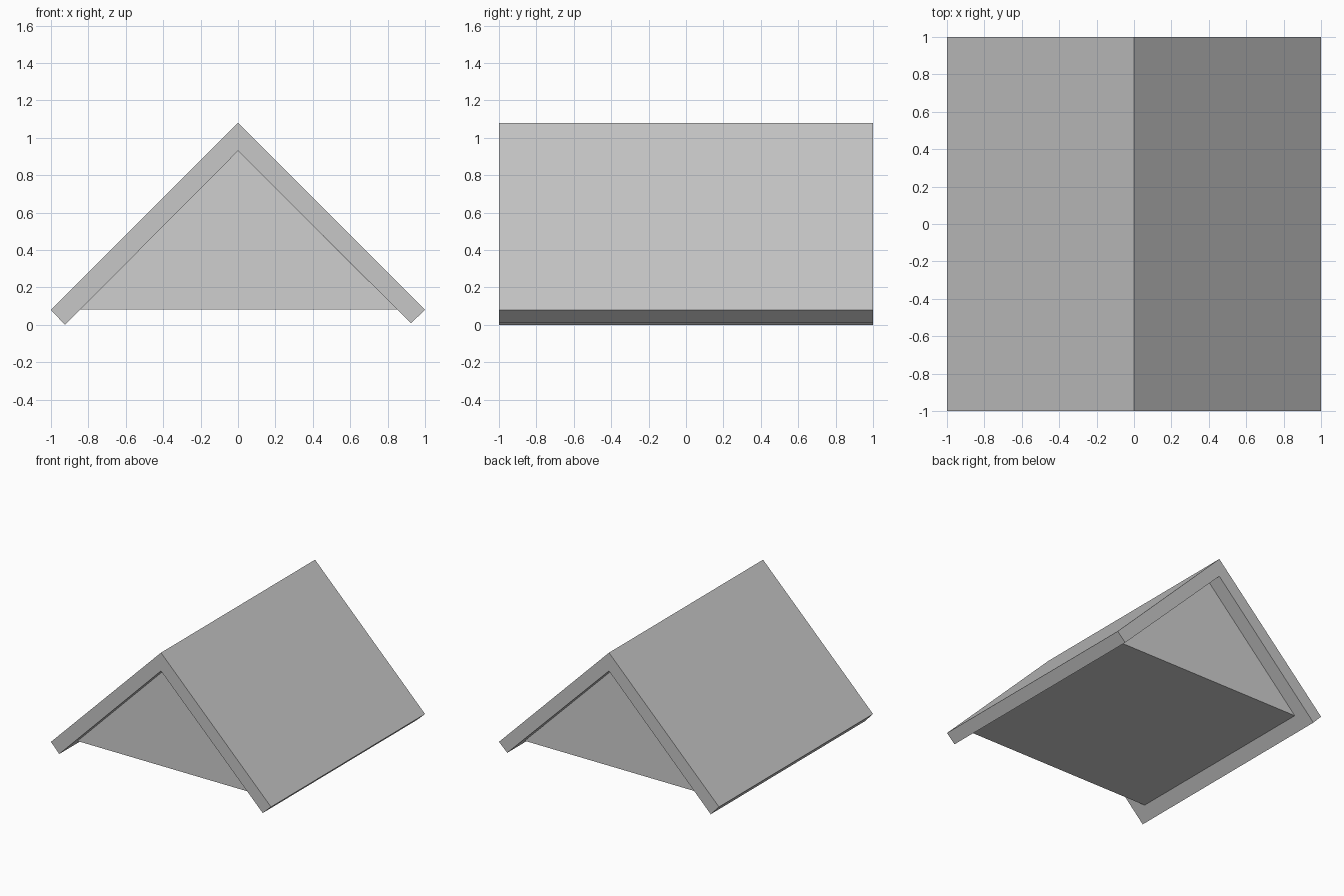
import bpy
import bmesh

if "Cube" in bpy.data.objects:
    bpy.data.objects.remove(bpy.data.objects["Cube"])


def material(name, value):
    mat = bpy.data.materials.new(name)
    mat.diffuse_color = (value, value, value, 1.0)
    mat.use_nodes = True
    mat.node_tree.nodes["Principled BSDF"].inputs["Base Color"].default_value = mat.diffuse_color
    return mat


def extrude_profile(name, profile, half_depth, mat):
    """Extrude an x-z outline along y, centred on y = 0."""
    bm = bmesh.new()
    face = bm.faces.new([bm.verts.new((x, -half_depth, z)) for x, z in profile])
    result = bmesh.ops.extrude_face_region(bm, geom=[face])
    moved = [g for g in result["geom"] if isinstance(g, bmesh.types.BMVert)]
    bmesh.ops.translate(bm, verts=moved, vec=(0, 2 * half_depth, 0))
    bmesh.ops.recalc_face_normals(bm, faces=bm.faces)
    mesh = bpy.data.meshes.new(name)
    bm.to_mesh(mesh)
    bm.free()
    mesh.materials.append(mat)
    obj = bpy.data.objects.new(name, mesh)
    bpy.context.collection.objects.link(obj)
    return obj


roof_grey = material("roof grey", 0.57)
gable_grey = material("gable grey", 0.62)

# Roof: thick folded panel with square-cut eaves
extrude_profile("roof_panels", [
    (-1.0, 0.08), (-0.925, 0.0), (0.0, 0.93),
    (0.925, 0.01), (1.0, 0.08), (0.0, 1.08),
], 1.0, roof_grey)

# Gable body: triangular prism set back under the roof ends
extrude_profile("gable_body", [
    (-0.845, 0.083), (0.85, 0.083), (0.0, 0.93),
], 0.88, gable_grey)
